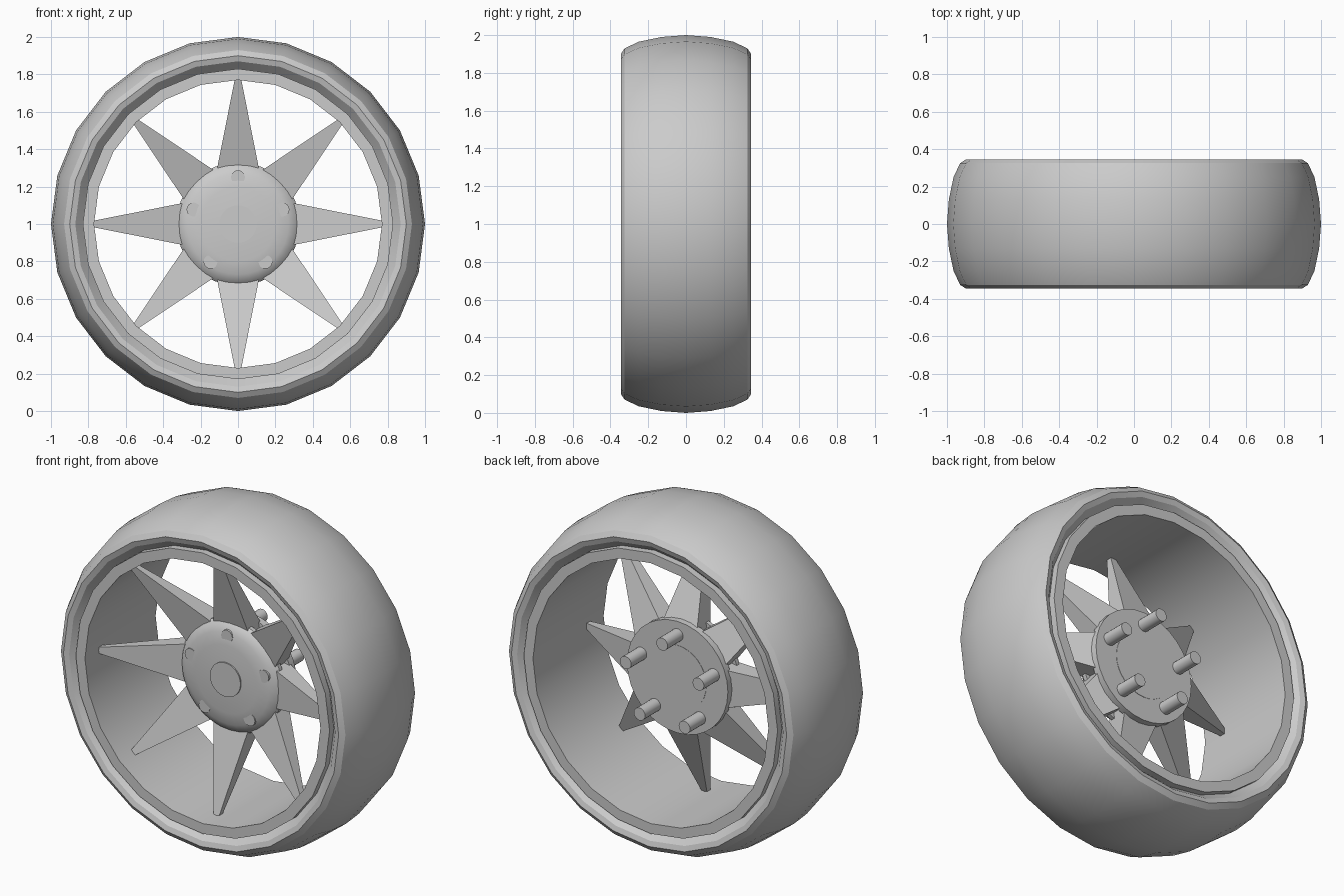
import bpy, bmesh, math
from mathutils import Matrix, Vector

cube = bpy.data.objects.get("Cube")
if cube:
    bpy.data.objects.remove(cube)

CENTRE = Vector((0, 0, 1))

grey = bpy.data.materials.new("plain_grey")
grey.use_nodes = True
colour = (0.6, 0.6, 0.6, 1)
grey.diffuse_color = colour
grey.node_tree.nodes["Principled BSDF"].inputs["Base Color"].default_value = colour


def finish(name, bm, angle=30):
    bmesh.ops.remove_doubles(bm, verts=bm.verts, dist=0.0001)
    bmesh.ops.recalc_face_normals(bm, faces=bm.faces)
    mesh = bpy.data.meshes.new(name)
    bm.to_mesh(mesh)
    bm.free()
    mesh.materials.append(grey)
    obj = bpy.data.objects.new(name, mesh)
    obj.location = CENTRE
    bpy.context.collection.objects.link(obj)
    bpy.ops.object.select_all(action="DESELECT")
    obj.select_set(True)
    bpy.context.view_layer.objects.active = obj
    bpy.ops.object.shade_smooth_by_angle(angle=math.radians(angle))
    return obj


def lathe(name, profile, steps, closed=False):
    """Spin (radius, y) points around the wheel axle."""
    bm = bmesh.new()
    verts = [bm.verts.new((0, y, r)) for r, y in profile]
    edges = [bm.edges.new(pair) for pair in zip(verts, verts[1:])]
    if closed:
        edges.append(bm.edges.new((verts[-1], verts[0])))
    bmesh.ops.spin(bm, geom=verts + edges, cent=(0, 0, 0), axis=(0, 1, 0),
                   angle=math.tau, steps=steps, use_duplicate=False)
    return finish(name, bm)


# Tyre: rounded tread, chamfered shoulder and sloped bead, mirrored front to back
half = [(0.81, 0.29), (0.83, 0.29), (0.87, 0.335), (0.9, 0.345),
        (0.93, 0.325), (0.965, 0.25), (0.99, 0.13)]
tyre = half + [(1.0, 0)] + [(r, -y) for r, y in reversed(half)]
lathe("tyre", tyre, 24, closed=True)

# Rim barrel: an open band with flat front and back edges
lathe("rim", [(0.77, -0.33), (0.83, -0.33), (0.83, 0.33), (0.77, 0.33)], 24, closed=True)

# Hub: domed cover, core, back plate and centre caps
lathe("hub_cover", [(0, -0.115), (0.2, -0.11), (0.27, -0.099), (0.31, -0.08),
                    (0.33, -0.055), (0.33, -0.03), (0, -0.03)], 32)
lathe("hub_core", [(0, -0.04), (0.28, -0.04), (0.28, 0.05), (0, 0.05)], 32)
lathe("back_plate", [(0, 0.035), (0.33, 0.035), (0.33, 0.08), (0, 0.08)], 32)
lathe("centre_cap", [(0, -0.12), (0.1, -0.12), (0.1, -0.1), (0, -0.1)], 32)
lathe("back_cap", [(0, 0.075), (0.19, 0.075), (0.19, 0.082), (0, 0.082)], 32)

# Spokes: tapered blocks leaning forward to the rim
bm = bmesh.new()
for i in range(8):
    turn = Matrix.Rotation(math.tau * i / 8, 4, "Y")
    made = bmesh.ops.create_cube(bm, size=2)["verts"]
    for v in made:
        tip = v.co.z > 0
        width, middle, depth, radius = (0.016, -0.19, 0.015, 0.78) if tip else (0.117, 0.005, 0.065, 0.27)
        v.co = turn @ Vector((v.co.x * width, middle + v.co.y * depth, radius))
finish("spokes", bm)

# Wheel bolts: five studs running through the hub
bm = bmesh.new()
for i in range(5):
    place = (Matrix.Rotation(math.tau * i / 5, 4, "Y")
             @ Matrix.Translation((0, 0.06, 0.25))
             @ Matrix.Rotation(math.pi / 2, 4, "X"))
    bmesh.ops.create_cone(bm, cap_ends=True, segments=20, radius1=0.037,
                          radius2=0.037, depth=0.33, matrix=place)
finish("wheel_bolts", bm)
